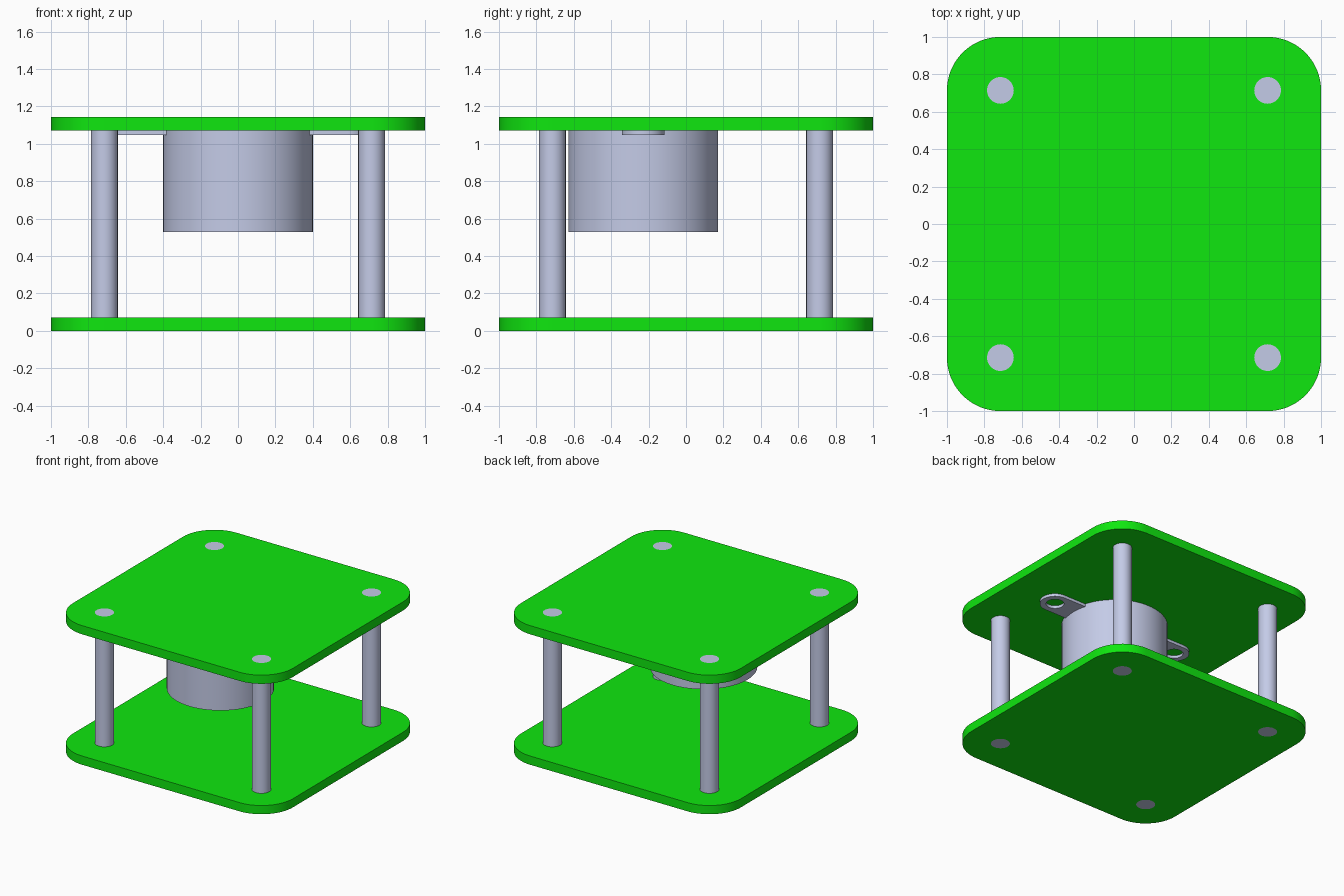
import bpy, bmesh, math
from mathutils import Vector

cube = bpy.data.objects.get("Cube")
if cube:
    bpy.data.objects.remove(cube, do_unlink=True)

MM = 2 / 70                      # the boards are 70 units wide
BOARD, HEIGHT = 2.5 * MM, 40 * MM
POST_R, POST_POS = 2.5 * MM, 25 * MM
MOTOR_Y, MOTOR_R = -8 * MM, 14 * MM
TAB_R, TAB_X = 4 * MM, 0.585


def material(name, rgb):
    m = bpy.data.materials.new(name)
    m.use_nodes = True
    m.diffuse_color = (*rgb, 1)
    bsdf = m.node_tree.nodes["Principled BSDF"]
    bsdf.inputs["Base Color"].default_value = (*rgb, 1)
    bsdf.inputs["Roughness"].default_value = 0.5
    return m


GREEN = material("board green", (0.005, 0.81, 0.005))
STEEL = material("pale steel", (0.591, 0.638, 0.855))


def arc(cx, cy, r, start, sweep, n):
    """n + 1 points along an arc, angles in degrees."""
    return [(cx + r * math.cos(math.radians(start + sweep * i / n)),
             cy + r * math.sin(math.radians(start + sweep * i / n)))
            for i in range(n + 1)]


def circle(cx, cy, r, n=48):
    return arc(cx, cy, r, 0, 360, n)[:-1]


def extruded(name, loops, z0, z1, mat):
    """Flat outline (first loop) with holes (other loops), raised from z0 to z1."""
    bm = bmesh.new()
    for loop in loops:
        vs = [bm.verts.new((x, y, z0)) for x, y in loop]
        for a, b in zip(vs, vs[1:] + vs[:1]):
            bm.edges.new((a, b))
    if len(loops) == 1:
        bm.faces.new(list(bm.verts))
    else:
        bmesh.ops.triangle_fill(bm, edges=bm.edges[:], use_beauty=True,
                                normal=Vector((0, 0, 1)))
    geom = bmesh.ops.extrude_face_region(bm, geom=bm.faces[:], use_keep_orig=True)["geom"]
    bmesh.ops.translate(bm, vec=(0, 0, z1 - z0),
                        verts=[g for g in geom if isinstance(g, bmesh.types.BMVert)])
    bmesh.ops.recalc_face_normals(bm, faces=bm.faces[:])
    mesh = bpy.data.meshes.new(name)
    bm.to_mesh(mesh)
    bm.free()
    mesh.materials.append(mat)
    obj = bpy.data.objects.new(name, mesh)
    bpy.context.collection.objects.link(obj)
    bpy.ops.object.select_all(action="DESELECT")
    obj.select_set(True)
    bpy.context.view_layer.objects.active = obj
    bpy.ops.object.shade_smooth_by_angle(angle=math.radians(30))
    return obj


corners = [(sx, sy) for sx in (-1, 1) for sy in (-1, 1)]

# Two rounded boards, drilled for the posts
outline = []
for i, (sx, sy) in enumerate([(1, 1), (-1, 1), (-1, -1), (1, -1)]):
    outline += arc(sx * POST_POS, sy * POST_POS, 1 - POST_POS, 90 * i, 90, 16)
holes = [circle(sx * POST_POS, sy * POST_POS, POST_R) for sx, sy in corners]
extruded("bottom_board", [outline] + holes, 0, BOARD, GREEN)
extruded("top_board", [outline] + holes, HEIGHT - BOARD, HEIGHT, GREEN)

# Posts run through both boards and finish flush
for sx, sy in corners:
    name = f"{'front' if sy < 0 else 'back'}_{'left' if sx > 0 else 'right'}_post"
    extruded(name, [circle(sx * POST_POS, sy * POST_POS, POST_R)], 0, HEIGHT, STEEL)

# Motor can hanging under the top board
under = HEIGHT - BOARD
extruded("motor_body", [circle(0, MOTOR_Y, MOTOR_R, 72)], under - 19 * MM, under, STEEL)

# Rounded mounting tabs with screw holes
for s, side in ((1, "left"), (-1, "right")):
    tab = [(s * 0.36, MOTOR_Y - TAB_R)]
    tab += [(s * x, y) for x, y in arc(TAB_X, MOTOR_Y, TAB_R, -90, 180, 24)]
    tab += [(s * 0.36, MOTOR_Y + TAB_R)]
    extruded(f"{side}_motor_tab", [tab, circle(s * TAB_X, MOTOR_Y, 0.068, 32)],
             under - 0.8 * MM, under, STEEL)
